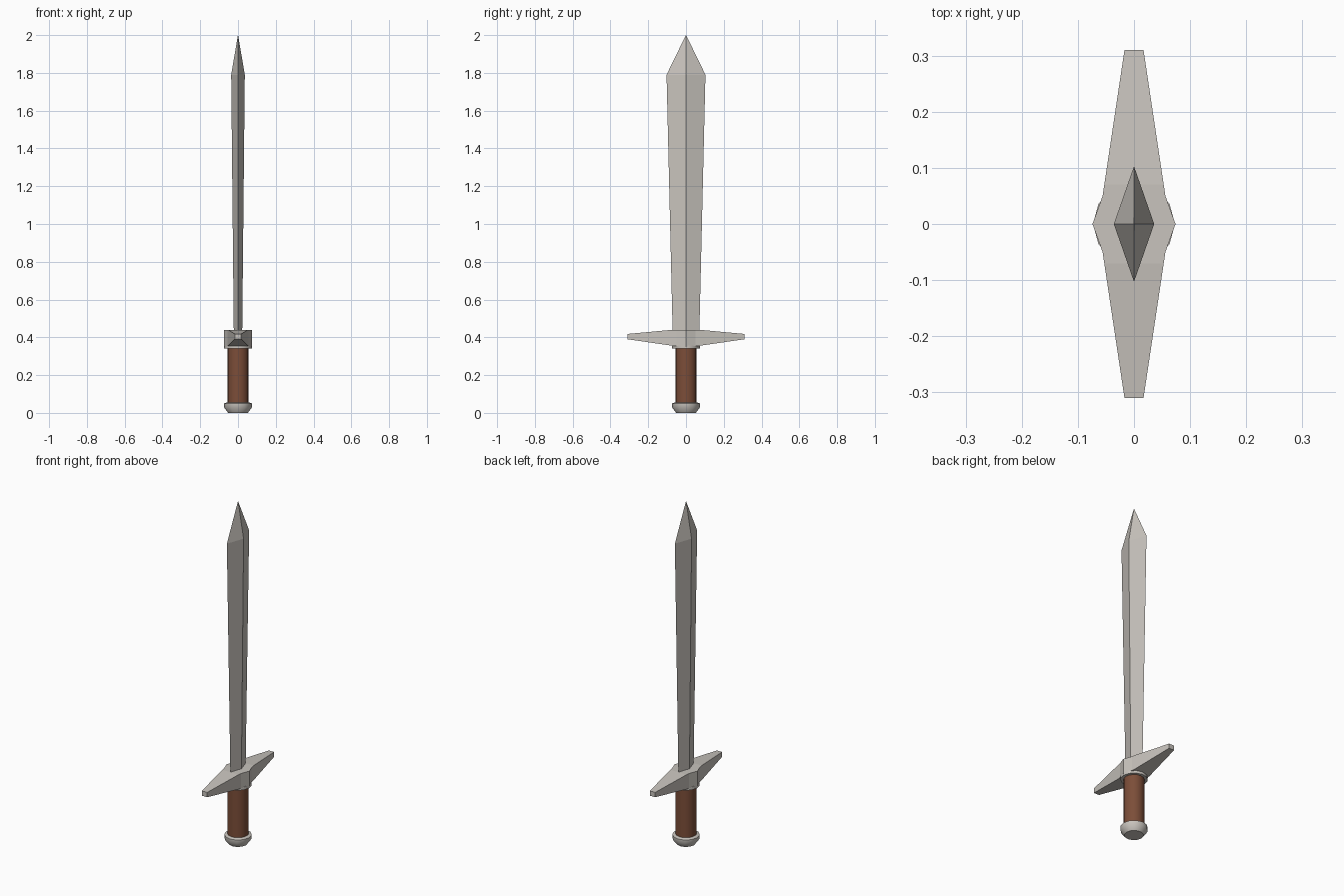
import bpy, bmesh, math

if "Cube" in bpy.data.objects:
    bpy.data.objects.remove(bpy.data.objects["Cube"])


def material(name, rgb):
    m = bpy.data.materials.new(name)
    m.diffuse_color = (*rgb, 1)
    m.use_nodes = True
    m.node_tree.nodes["Principled BSDF"].inputs["Base Color"].default_value = m.diffuse_color
    return m


STEEL = material("pale steel", (0.58, 0.55, 0.51))
LEATHER = material("brown leather", (0.20, 0.075, 0.04))


def loft(name, rings, mat, smooth=None):
    """Skin equal-length rings of points and cap both ends."""
    bm = bmesh.new()
    rows = [[bm.verts.new(p) for p in ring] for ring in rings]
    n = len(rows[0])
    for a, b in zip(rows, rows[1:]):
        for i in range(n):
            j = (i + 1) % n
            bm.faces.new((a[i], a[j], b[j], b[i]))
    bm.faces.new(rows[0])
    bm.faces.new(rows[-1])
    bmesh.ops.remove_doubles(bm, verts=bm.verts, dist=1e-5)
    bmesh.ops.recalc_face_normals(bm, faces=bm.faces)
    me = bpy.data.meshes.new(name)
    bm.to_mesh(me)
    bm.free()
    me.materials.append(mat)
    ob = bpy.data.objects.new(name, me)
    bpy.context.collection.objects.link(ob)
    if smooth:
        bpy.ops.object.select_all(action='DESELECT')
        ob.select_set(True)
        bpy.context.view_layer.objects.active = ob
        bpy.ops.object.shade_smooth_by_angle(angle=math.radians(smooth))
    return ob


def turned(name, profile, sides, mat, smooth):
    """Round part about z from (radius, height) pairs."""
    return loft(name, [[(r * math.cos(math.tau * i / sides),
                         r * math.sin(math.tau * i / sides), z)
                        for i in range(sides)] for r, z in profile], mat, smooth)


# Diamond-section blade, flaring up to the shoulder, then the point
def diamond(hx, hy, z):
    return [(hx, 0, z), (0, hy, z), (-hx, 0, z), (0, -hy, z)]


loft("blade", [diamond(0.022, 0.07, 0.40), diamond(0.036, 0.103, 1.79),
               diamond(0.0005, 0.0005, 2.0)], STEEL)

# Crossguard lofted along y: (y, half width, bottom, top)
half = [(0.31, 0.017, 0.39, 0.418), (0.07, 0.053, 0.355, 0.44),
        (0.05, 0.056, 0.354, 0.44)]
stations = [(-y, w, b, t) for y, w, b, t in half] + [(0, 0.074, 0.35, 0.44)] + half[::-1]
loft("crossguard", [[(-w, y, b), (w, y, b), (w, y, t), (-w, y, t)]
                    for y, w, b, t in stations], STEEL)

# Handle parts
turned("collar", [(0.073, 0.34), (0.073, 0.358)], 12, STEEL, 40)
turned("grip", [(0.056, 0.04), (0.056, 0.345)], 16, LEATHER, 40)
turned("pommel", [(0.052, 0), (0.073, 0.028), (0.073, 0.05), (0.058, 0.056)],
       12, STEEL, 50)
